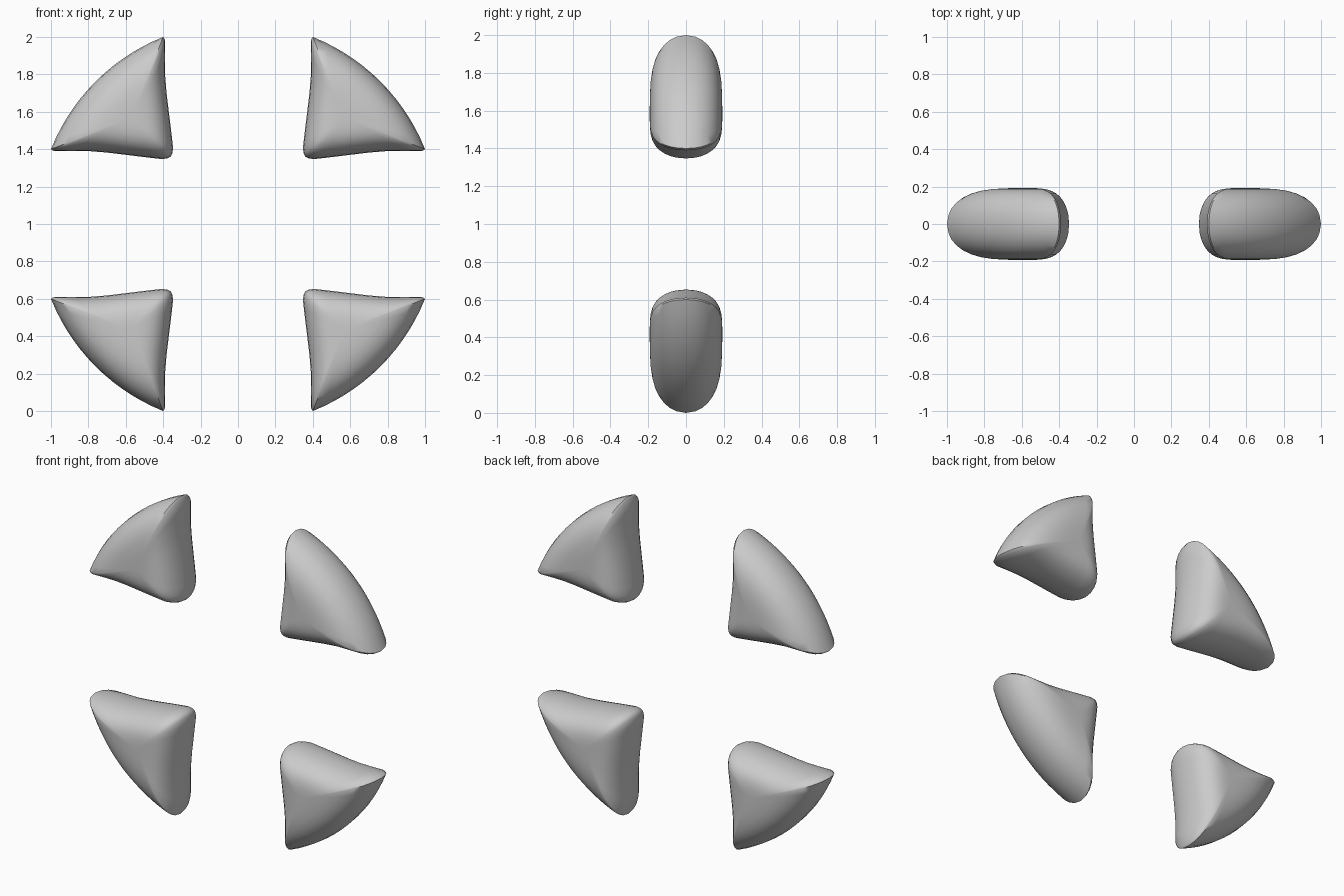
import bpy, bmesh
from math import sin, cos, atan2, sqrt

if "Cube" in bpy.data.objects:
    bpy.data.objects.remove(bpy.data.objects["Cube"])

CENTRE = 0.57      # pillow centre, offset along the diagonal
HALF = 0.192       # half thickness in y


def outline():
    """Curved triangle (x, z from the model centre), symmetric about x = z."""
    # outer arc from the upper tip to the side tip
    r = sqrt(0.4 ** 2 + 1.0)
    a0, a1 = atan2(1.0, 0.4), atan2(0.4, 1.0)
    n = 14
    arc = [(r * cos(a0 + (a1 - a0) * i / n), r * sin(a0 + (a1 - a0) * i / n))
           for i in range(n + 1)]
    # slightly hollow inner edge, then the rounded inner corner
    edge = [(0.985, 0.39), (0.9, 0.391), (0.8, 0.39), (0.7, 0.382), (0.6, 0.37),
            (0.52, 0.36), (0.45, 0.352), (0.405, 0.347), (0.375, 0.352)]
    return arc + edge + [(0.36, 0.36)] + [(z, x) for x, z in reversed(edge)]


def wedge(name, sx, sz):
    """Puffed wedge: outline rings shrinking towards the front and back."""
    pts = outline()
    scales = [0.12, 0.28, 0.44, 0.58, 0.7, 0.8, 0.88, 0.94, 0.98]
    levels = [(s, -HALF * sqrt(1 - s ** 3.5)) for s in scales]
    levels += [(1, 0)] + [(s, -y) for s, y in reversed(levels)]
    bm = bmesh.new()
    rings = []
    for s, y in levels:
        rings.append([bm.verts.new((sx * (CENTRE + (x - CENTRE) * s), y,
                                    1 + sz * (CENTRE + (z - CENTRE) * s)))
                      for x, z in pts])
    n = len(pts)
    for a, b in zip(rings, rings[1:]):
        for i in range(n):
            j = (i + 1) % n
            bm.faces.new((a[i], a[j], b[j], b[i]))
    # close the front and back with fans
    for ring, y in ((rings[0], -HALF), (rings[-1], HALF)):
        c = bm.verts.new((sx * CENTRE, y, 1 + sz * CENTRE))
        for i in range(n):
            bm.faces.new((c, ring[i], ring[(i + 1) % n]))
    bmesh.ops.recalc_face_normals(bm, faces=bm.faces)
    me = bpy.data.meshes.new(name)
    bm.to_mesh(me)
    bm.free()
    ob = bpy.data.objects.new(name, me)
    bpy.context.collection.objects.link(ob)
    bpy.ops.object.select_all(action='DESELECT')
    ob.select_set(True)
    bpy.context.view_layer.objects.active = ob
    bpy.ops.object.shade_smooth_by_angle(angle=0.8)


# four mirrored corner pieces
for side, sx in (("left", -1), ("right", 1)):
    for level, sz in (("lower", -1), ("upper", 1)):
        wedge(f"{level}_{side}_wedge", sx, sz)
